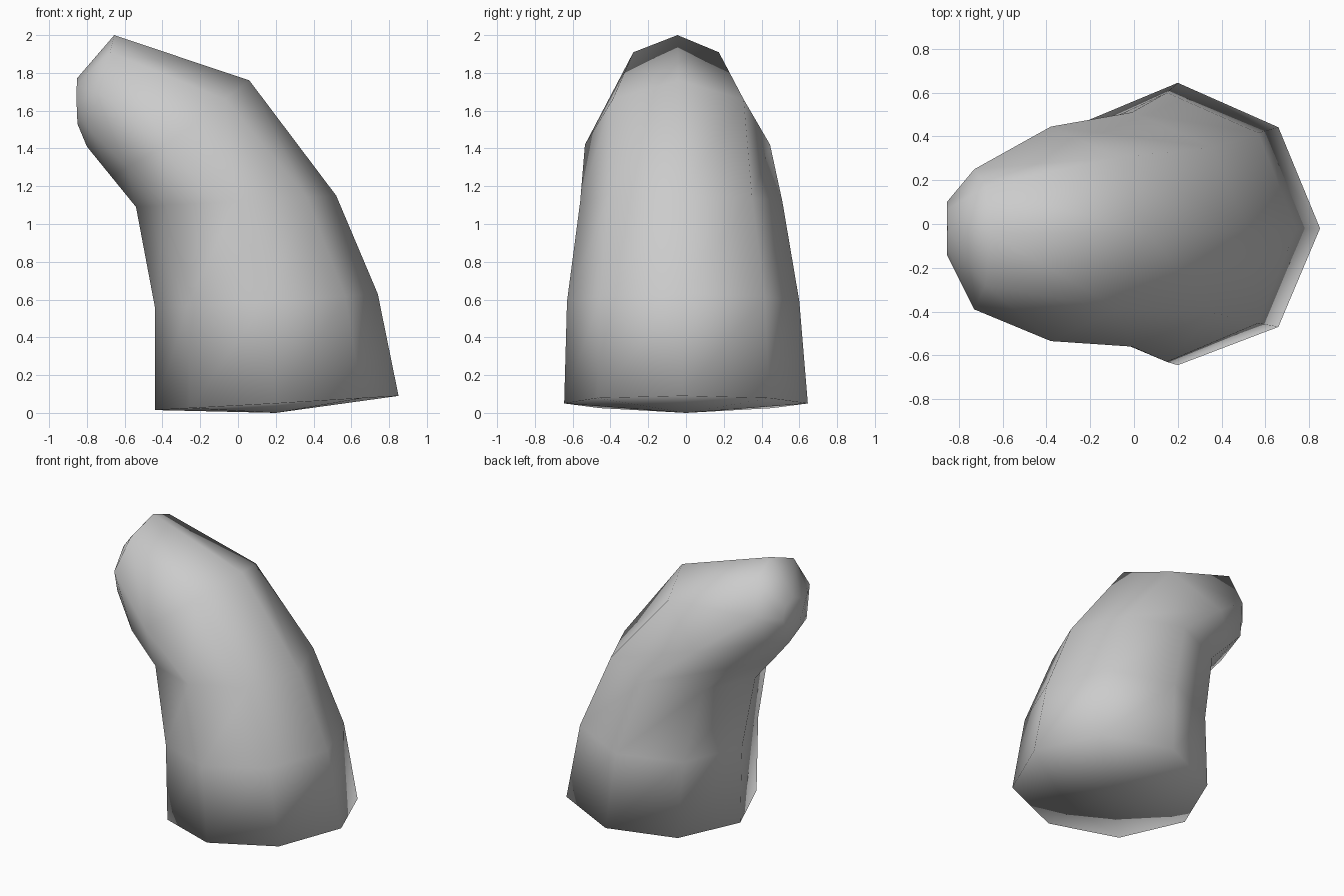
import bpy
import bmesh
from math import cos, sin, pi
from mathutils import Vector

cube = bpy.data.objects.get("Cube")
if cube:
    bpy.data.objects.remove(cube, do_unlink=True)

SIDES = 8

# Cross-sections along the bend: outer point, middle, inner point, half width
SECTIONS = [
    ((0.85, -0.02, 0.09), (0.20, 0.00, 0.05), (-0.44, 0.00, 0.015), 0.645),
    ((0.74, -0.02, 0.63), (0.15, -0.015, 0.59), (-0.44, -0.02, 0.56), 0.615),
    ((0.52, -0.03, 1.15), (-0.01, -0.025, 1.12), (-0.54, -0.03, 1.09), 0.535),
    ((0.06, -0.04, 1.76), (-0.38, -0.045, 1.42), (-0.67, -0.05, 1.25), 0.49),
    ((-0.655, -0.045, 2.0), (-0.73, -0.07, 1.69), (-0.80, -0.05, 1.41), 0.32),
    ((-0.853, -0.02, 1.77), (-0.855, -0.02, 1.65), (-0.85, -0.02, 1.53), 0.12),
]


def add_ring(bm, outer, middle, inner, width):
    """Eight-sided ring whose two halves may bulge differently."""
    outer, middle, inner = Vector(outer), Vector(middle), Vector(inner)
    ring = []
    for i in range(SIDES):
        a = 2 * pi * i / SIDES
        reach = outer - middle if cos(a) > 0 else inner - middle
        point = middle + reach * abs(cos(a)) + Vector((0, width * sin(a), 0))
        ring.append(bm.verts.new(point))
    return ring


# Bent body skinned over the cross-sections
bm = bmesh.new()
rings = [add_ring(bm, *section) for section in SECTIONS]
for low, high in zip(rings, rings[1:]):
    for i in range(SIDES):
        j = (i + 1) % SIDES
        bm.faces.new((low[i], low[j], high[j], high[i]))

# Shallow cone underneath and flat tip
bottom = bm.verts.new((0.2, 0, 0))
for i in range(SIDES):
    bm.faces.new((rings[0][(i + 1) % SIDES], rings[0][i], bottom))
bm.faces.new(rings[-1])
bmesh.ops.recalc_face_normals(bm, faces=bm.faces)
for face in bm.faces:
    face.smooth = True

mesh = bpy.data.meshes.new("bent_body")
bm.to_mesh(mesh)
bm.free()
body = bpy.data.objects.new("bent_body", mesh)
bpy.context.collection.objects.link(body)

# Plain grey material
grey = bpy.data.materials.new("light_grey")
grey.use_nodes = True
colour = (0.6, 0.6, 0.6, 1)
grey.diffuse_color = colour
grey.node_tree.nodes["Principled BSDF"].inputs["Base Color"].default_value = colour
mesh.materials.append(grey)
